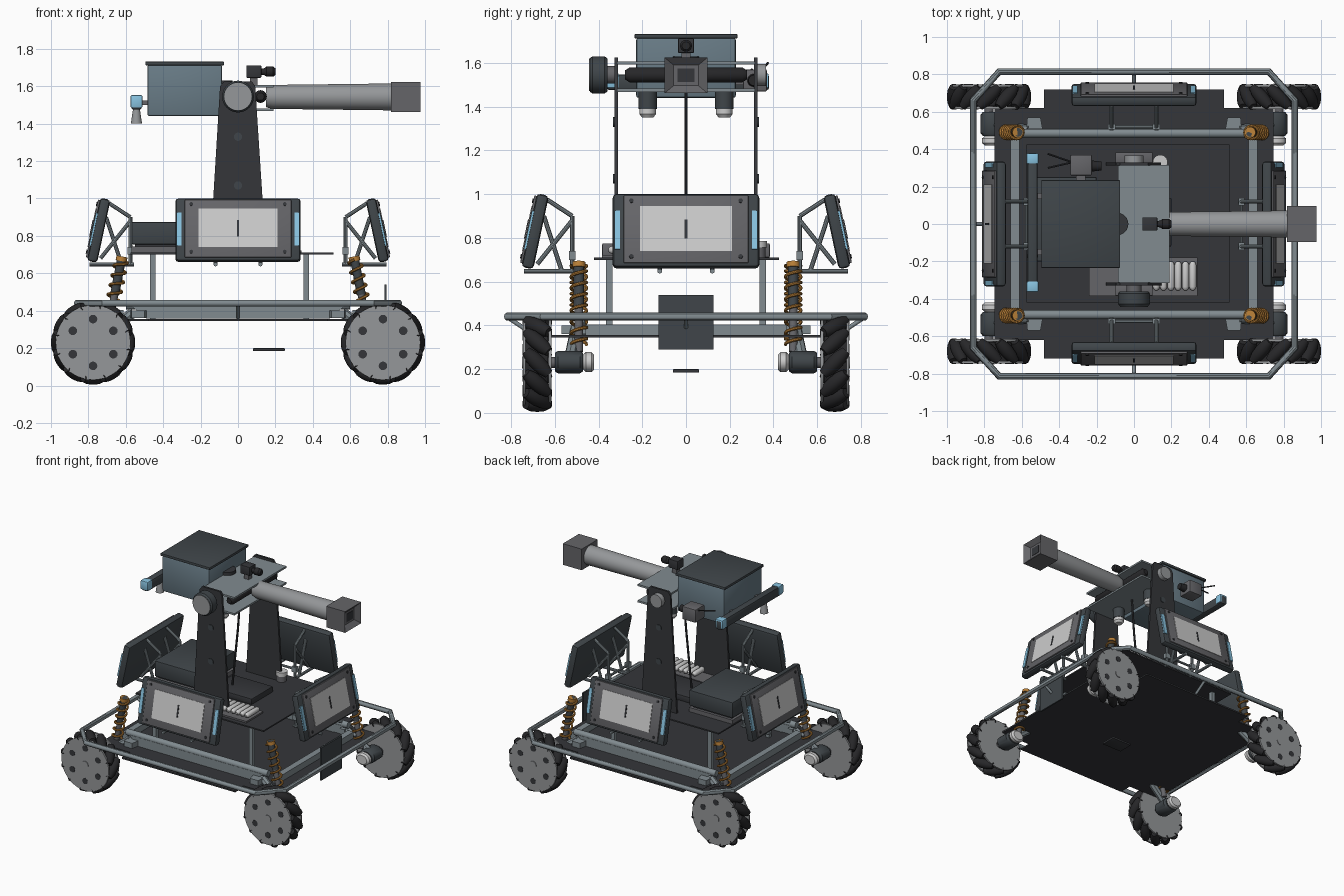
import bpy, bmesh
from math import pi, sin, cos, radians
from mathutils import Matrix, Vector

if "Cube" in bpy.data.objects:
    bpy.data.objects.remove(bpy.data.objects["Cube"])

T, R = Matrix.Translation, Matrix.Rotation
I = Matrix.Identity(4)

def mat(name, r, g, b):
    m = bpy.data.materials.new(name)
    m.diffuse_color = (r, g, b, 1)
    m.use_nodes = True
    m.node_tree.nodes["Principled BSDF"].inputs["Base Color"].default_value = m.diffuse_color
    return m

DARK = mat("dark_metal", .035, .037, .042)
SLATE = mat("slate", .05, .06, .067)
RUBBER = mat("rubber", .02, .02, .022)
GREY = mat("grey_metal", .22, .26, .28)
DISC = mat("disc_grey", .3, .31, .32)
MID = mat("mid_grey", .13, .13, .14)
LIGHT = mat("light_grey", .6, .6, .58)
HOUSING = mat("housing_blue_grey", .14, .2, .24)
BLUE = mat("light_blue", .25, .55, .75)
ORANGE = mat("spring_orange", .5, .22, .04)

def add(name, bm, m, M=I):
    bmesh.ops.recalc_face_normals(bm, faces=bm.faces[:])
    me = bpy.data.meshes.new(name)
    bm.to_mesh(me)
    bm.free()
    me.transform(M)
    me.materials.append(m)
    ob = bpy.data.objects.new(name, me)
    bpy.context.collection.objects.link(ob)
    return ob

def box(name, x0, x1, y0, y1, z0, z1, m, bevel=0, M=I):
    bm = bmesh.new()
    bmesh.ops.create_cube(bm, size=1)
    bmesh.ops.transform(bm, verts=bm.verts, matrix=T(((x0+x1)/2, (y0+y1)/2, (z0+z1)/2))
                        @ Matrix.Diagonal((x1-x0, y1-y0, z1-z0, 1)))
    if bevel:
        bmesh.ops.bevel(bm, geom=bm.edges[:], offset=bevel, segments=2, profile=.5, affect='EDGES')
    return add(name, bm, m, M)

def lathe_into(bm, prof, M, n=24):
    rings = [[bm.verts.new(M @ Vector((r*cos(2*pi*i/n), r*sin(2*pi*i/n), z))) for i in range(n)] for z, r in prof]
    for a, b in zip(rings, rings[1:]):
        for i in range(n):
            bm.faces.new((a[i], a[(i+1) % n], b[(i+1) % n], b[i]))
    bm.faces.new(rings[0])
    bm.faces.new(rings[-1])

def rod(name, p, q, r, m, r2=None, n=24, M=I, prof=None):
    p, q = Vector(p), Vector(q)
    d = q - p
    bm = bmesh.new()
    if prof is None:
        prof = [(0, r), (1, r if r2 is None else r2)]
    lathe_into(bm, [(t*d.length, k) for t, k in prof], T(p) @ d.to_track_quat('Z', 'Y').to_matrix().to_4x4(), n)
    return add(name, bm, m, M)

def prism(name, pts, h, m, M):
    bm = bmesh.new()
    f = bm.faces.new([bm.verts.new((x, y, 0)) for x, y in pts])
    g = bmesh.ops.extrude_face_region(bm, geom=[f])['geom']
    bmesh.ops.translate(bm, verts=[v for v in g if isinstance(v, bmesh.types.BMVert)], vec=(0, 0, h))
    return add(name, bm, m, M)

def tube(name, pts, r, m, cyclic=False, res=3):
    cu = bpy.data.curves.new(name, 'CURVE')
    cu.dimensions, cu.bevel_depth, cu.bevel_resolution = '3D', r, res
    s = cu.splines.new('POLY')
    s.points.add(len(pts) - 1)
    for sp, p in zip(s.points, pts):
        sp.co = (*p, 1)
    s.use_cyclic_u = cyclic
    tmp = bpy.data.objects.new(name + "_path", cu)
    me = bpy.data.meshes.new_from_object(tmp)
    bpy.data.objects.remove(tmp)
    me.materials.clear()
    me.materials.append(m)
    bpy.context.collection.objects.link(bpy.data.objects.new(name, me))

# wheels with angled rollers, hub discs, motors, suspension
for sx in (-1, 1):
    for sy in (-1, 1):
        C = T((sx*.775, sy*.68, .23))
        bm = bmesh.new()
        prof = [(-.075, .022), (-.04, .033), (0, .036), (.04, .033), (.075, .022)]
        for k in range(12):
            M = C @ R(k*pi/6, 4, 'Y') @ T((0, 0, .19)) @ R(sx*sy*pi/4, 4, 'Z') @ R(pi/2, 4, 'X')
            lathe_into(bm, prof, M, 14)
        add("wheel_rollers", bm, RUBBER)
        def ax(name, y0, y1, r, m, x=0, z=0, n=32):
            rod(name, (sx*.775+x, sy*y0, .23+z), (sx*.775+x, sy*y1, .23+z), r, m, n=n)
        ax("wheel_core", .63, .735, .165, RUBBER)
        ax("wheel_disc_outer", .733, .746, .2, DISC, n=48)
        ax("wheel_disc_inner", .616, .628, .2, DISC, n=48)
        ax("wheel_hub", .74, .75, .028, DISC)
        for k in range(6):
            a = k*pi/3 + pi/6
            ax("wheel_hole", .74, .7475, .023, DARK, .125*cos(a), .125*sin(a), 16)
        ax("axle", .59, .64, .025, MID)
        Mm = T((sx*.755, 0, .232)) @ Matrix.Diagonal((1.25, 1, 1, 1))
        rod("wheel_motor", (0, sy*.47, 0), (0, sy*.6, 0), 0, SLATE, M=Mm, prof=[(0, .042), (.12, .052), (.88, .052), (1, .042)])
        rod("motor_cap", (0, sy*.42, 0), (0, sy*.47, 0), 0, LIGHT, M=Mm, prof=[(0, .034), (.25, .046), (.75, .046), (1, .034)])
        # spring shock
        p, q = Vector((sx*.70, sy*.49, .28)), Vector((sx*.62, sy*.49, .69))
        rod("shock_body", p, p.lerp(q, .55), .02, MID)
        rod("shock_shaft", p.lerp(q, .5), q, .024, SLATE)
        rod("shock_top", p.lerp(q, .94), q, .03, ORANGE)
        Q = (q-p).to_track_quat('Z', 'Y')
        L = (q-p).length
        tube("shock_spring", [p + Q @ Vector((.035*cos(i*pi/8), .035*sin(i*pi/8), L*(.08+.88*i/112)))
                              for i in range(113)], .008, ORANGE, res=2)
        # suspension arm and gusset
        rod("suspension_arm", (sx*.56, sy*.5, .39), (sx*.75, sy*.53, .25), .028, GREY, n=8)
        prism("corner_gusset", [(sx*.58, sy*.46), (sx*.48, sy*.46), (sx*.5, sy*.57), (sx*.57, sy*.57)], .04, GREY, T((0, 0, .36)))

# chassis plate, frame beams, bumper
half = [(-.745, -.62), (-.48, -.62), (-.48, -.72), (.48, -.72), (.48, -.62), (.745, -.62)]
prism("chassis_plate", half + [(-x, -y) for x, y in half], .012, DARK, T((0, 0, .344)))
for s in (-1, 1):
    prism("frame_beam_long", [(-.49, .357), (.49, .357), (.57, .425), (-.57, .425)], .05, GREY, T((0, s*.485+.025, 0)) @ R(pi/2, 4, 'X'))
    rod("frame_tube", (-.6, s*.485, .43), (.6, s*.485, .43), .024, GREY)
    box("frame_beam_cross", s*.635-.024, s*.635+.024, -.46, .46, .357, .405, GREY)
    rod("bumper_stay_long", (0, s*.7, .36), (0, s*.82, .44), .01, GREY)
    rod("bumper_stay_side", (s*.74, 0, .36), (s*.86, 0, .44), .01, GREY)
    for x in (-.455, .365):
        box("deck_post", x-.015, x+.015, s*.35-.015, s*.35+.015, .355, .7, GREY)
b = [(.72, .815), (.86, .66), (.86, -.66), (.72, -.815)]
tube("bumper", [(x, y, .44) for x, y in b] + [(-x, -y, .44) for x, y in b], .019, GREY, True)
box("end_plate", .782, .794, -.125, .125, .29, .54, SLATE)
box("belly_sensor", .08, .25, -.06, .06, .184, .2, DARK, .004)

# equipment deck
box("deck", -.575, .51, -.42, .425, .7, .71, DARK)
box("battery_base", -.57, -.2, -.2, .25, .71, .742, MID)
box("battery_box", -.57, -.2, -.2, .25, .755, .875, SLATE, .008)
box("battery_spacer", -.55, -.22, -.18, .23, .74, .757, DARK)
box("electronics_box", -.14, .2, -.12, .14, .71, .755, DARK, .006)
box("cell_tray", -.24, .34, -.385, -.18, .71, .722, MID)
for k in range(7):
    x = .08 + k*.039
    rod("power_cell", (x, -.355, .745), (x, -.2, .745), 0, LIGHT, n=14,
        prof=[(0, .007), (.05, .015), (.12, .019), (.88, .019), (.95, .015), (1, .007)])
rod("deck_beacon", (.14, .33, .71), (.14, .33, .76), .034, MID)
rod("deck_beacon_cap", (.14, .33, .755), (.14, .33, .785), .04, LIGHT)

# four tilted display panels with brackets
for ang, dist in ((0, .69), (pi/2, .745), (pi, .69), (-pi/2, .745)):
    B = R(ang, 4, 'Z') @ T((0, -dist, 0))
    P = B @ T((0, 0, .83)) @ R(radians(-12), 4, 'X')
    box("panel_frame", -.335, .335, -.028, .028, -.172, .172, SLATE, .018, P)
    box("panel_bezel", -.285, .285, -.037, -.02, -.155, .16, MID, .004, P)
    box("panel_screen", -.21, .21, -.04, -.03, -.1, .11, LIGHT, 0, P)
    box("screen_slit", -.006, .006, -.043, -.035, -.042, .046, DARK, 0, P)
    for s in (-1, 1):
        box("panel_side_light", s*.315-.013, s*.315+.013, -.033, .015, -.09, .09, BLUE, 0, P)
        for v in (-.125, .135):
            rod("panel_bolt", (s*.25, -.042, v), (s*.25, -.03, v), .01, DARK, n=12, M=P)
        u = s*.12
        for a, c in (((-.05, .648), (.19, .648)), ((.17, .648), (.17, .9)), ((.055, .975), (.17, .9)),
                     ((.01, .68), (.17, .88)), ((.04, .9), (.12, .655))):
            rod("panel_bracket", (u, *a), (u, *c), .011, GREY, n=10, M=B)
        box("bracket_clamp", u-.02, u+.02, .155, .185, .7, .74, GREY, 0, B)
    rod("bracket_cross_tube", (-.13, .17, .72), (.13, .17, .72), .009, GREY, n=10, M=B)

# mast plates and pivots
for s in (-1, 1):
    prism("mast_plate", [(-.15, .71), (.15, .71), (.092, 1.6), (.075, 1.625), (-.075, 1.625), (-.096, 1.6)], .016, DARK,
          T((0, s*.32+.008, 0)) @ R(pi/2, 4, 'X'))
    box("mast_foot", -.1, .1, s*.355-.028, s*.355+.028, .71, .775, MID, .006)
    for z in (1.07, 1.33):
        rod("mast_bolt", (0, s*.325, z), (0, s*.333, z), .022, SLATE)
    rod("under_lamp_body", (0, s*.175, 1.39), (0, s*.175, 1.47), .042, SLATE)
    rod("under_lamp_cap", (0, s*.175, 1.35), (0, s*.175, 1.392), 0, LIGHT, prof=[(0, .026), (.4, .038), (1, .038)])
rod("tilt_motor", (0, -.44, 1.545), (0, -.36, 1.545), 0, SLATE, n=32, prof=[(0, .076), (.15, .085), (.85, .085), (1, .076)])
rod("tilt_motor_face", (0, -.444, 1.545), (0, -.43, 1.545), .074, DISC, n=32)
rod("tilt_motor_shaft", (0, -.37, 1.545), (0, -.31, 1.545), .04, MID)
rod("pivot_cap", (0, .31, 1.545), (0, .365, 1.545), .05, DISC)
tube("mast_cable", [(.02, 0, 1.47), (.0, 0, 1.2), (-.05, 0, .73)], .008, DARK)

# tilting cradle
box("cradle_top_plate", -.085, .19, -.315, .315, 1.592, 1.606, GREY)
box("cradle_lower_plate", -.085, .19, -.315, .315, 1.468, 1.482, GREY)
rod("cradle_roller", (.12, -.28, 1.545), (.12, .28, 1.545), 0, RUBBER, prof=[(0, .02), (.04, .034), (.96, .034), (1, .02)])

# barrel and square muzzle with recess
rod("barrel", (.15, 0, 1.543), (.83, 0, 1.543), 0, DISC, n=40, prof=[(0, .055), (.05, .064), (1, .072)])
bm = bmesh.new()
bmesh.ops.create_cube(bm, size=1)
f = max(bm.faces, key=lambda f: f.calc_center_median().x)
bmesh.ops.inset_region(bm, faces=[f], thickness=.3)
bmesh.ops.translate(bm, verts=f.verts[:], vec=(-.2, 0, 0))
bmesh.ops.inset_region(bm, faces=[f], thickness=0.0001)
add("muzzle_block", bm, MID, T((.897, 0, 1.543)) @ Matrix.Diagonal((.16, .195, .162, 1)))
box("muzzle_recess", .93, .948, -.038, .038, 1.512, 1.574, DARK)

# turret housing, rear light bar
box("turret_housing", -.485, -.085, -.228, .228, 1.44, 1.715, HOUSING, .012)
box("housing_lid", -.495, -.075, -.235, .235, 1.712, 1.732, SLATE, .004)
rod("housing_dome", (-.09, 0, 1.6), (-.09, 0, 1.63), .06, DARK)
box("light_bar", -.57, -.515, -.36, .38, 1.475, 1.548, SLATE, .012)
for y in (-.335, .35):
    box("light_bar_lens", -.574, -.511, y-.028, y+.028, 1.485, 1.552, BLUE, .006)
for s in (-1, 1):
    box("light_bar_arm", -.53, -.48, s*.15-.015, s*.15+.015, 1.5, 1.525, MID)
rod("horn", (-.543, -.17, 1.40), (-.543, -.17, 1.48), .03, DISC, .018)

# top sight camera and side camera with antennas
box("sight_camera", .045, .125, -.036, .036, 1.645, 1.712, DARK, .005)
box("sight_mount", .065, .105, -.02, .02, 1.605, 1.65, MID)
rod("sight_lens", (.12, 0, 1.678), (.2, 0, 1.678), 0, RUBBER, prof=[(0, .016), (.25, .018), (.4, .027), (.85, .027), (1, .018)])
box("side_camera", -.34, -.225, .26, .37, 1.47, 1.57, MID, .006)
box("side_camera_mount", -.31, -.26, .22, .265, 1.5, 1.54, MID)
rod("side_camera_lens", (-.23, .31, 1.52), (-.175, .31, 1.52), .03, RUBBER, .024)
for y, z in ((.375, 1.6), (.3, 1.57)):
    rod("antenna", (-.33, .33, 1.55), (-.46, y, z), .005, DARK, n=8)

# smooth shading with sharp edges kept
for ob in bpy.context.collection.objects:
    ob.select_set(True)
    bpy.context.view_layer.objects.active = ob
bpy.ops.object.shade_smooth_by_angle(angle=radians(35))
